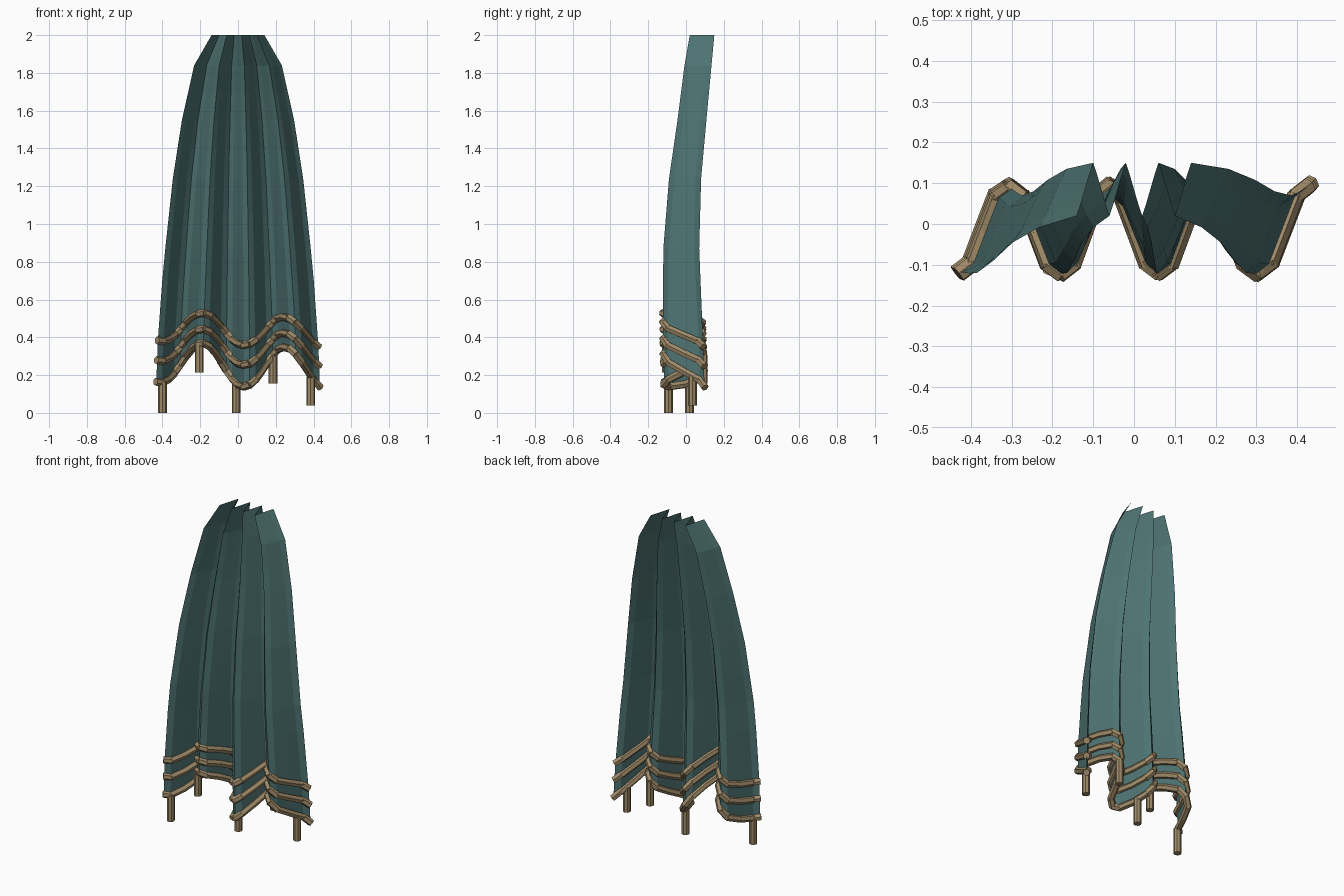
import bpy, bmesh, math
from mathutils import Vector

cube = bpy.data.objects.get("Cube")
if cube:
    bpy.data.objects.remove(cube)


def material(name, rgb):
    m = bpy.data.materials.new(name)
    m.use_nodes = True
    m.diffuse_color = (*rgb, 1)
    m.node_tree.nodes["Principled BSDF"].inputs["Base Color"].default_value = (*rgb, 1)
    return m


TEAL = material("teal cloth", (0.076, 0.172, 0.170))
TAN = material("tan trim", (0.35, 0.255, 0.138))

# Outline of the hanging: height, half width, front y, back y
PROFILE = [
    (0.10, 0.435, -0.115, 0.100),
    (0.50, 0.420, -0.122, 0.085),
    (0.87, 0.385, -0.120, 0.070),
    (1.24, 0.345, -0.090, 0.080),
    (1.55, 0.297, -0.045, 0.108),
    (1.84, 0.232, -0.008, 0.135),
    (2.00, 0.140, 0.020, 0.150),
]
HALF_PLEATS = 7
STEPS = 4
COLUMNS = HALF_PLEATS * STEPS
# Wavy rows: mean height and wave height, from the hem upward
WAVES = [(0.25, 0.11), (0.345, 0.09), (0.44, 0.08)]


def outline(z):
    z = min(max(z, PROFILE[0][0]), PROFILE[-1][0])
    for a, b in zip(PROFILE, PROFILE[1:]):
        if z <= b[0]:
            t = (z - a[0]) / (b[0] - a[0])
            return [p + (q - p) * t for p, q in zip(a[1:], b[1:])]


def cloth_point(u, z):
    """Point on the pleated sheet; u runs from -1 to 1 across it."""
    w, front, back = outline(z)
    phase = (u + 1) / 2 * HALF_PLEATS
    fold = 1 - 2 * abs(phase % 2 - 1)          # -1 back, 1 front before flip
    blunt = 0.78 - 0.25 * max(0, z - 0.5) / 1.5  # folds sharpen upward
    a = abs(fold)
    a = a / 0.5 * blunt if a < 0.5 else blunt + (a - 0.5) / 0.5 * (1 - blunt)
    s = math.copysign(a, fold)
    return Vector((w * u, (front + back) / 2 + s * (back - front) / 2, z))


def wave_height(u, row):
    mean, amp = WAVES[row]
    x = 0.43 * u
    return mean + amp * math.cos(math.tau * (x + 0.19) / 0.44) - 0.02 * u


def finish(bm, name, mat):
    me = bpy.data.meshes.new(name)
    bm.to_mesh(me)
    bm.free()
    me.materials.append(mat)
    ob = bpy.data.objects.new(name, me)
    bpy.context.collection.objects.link(ob)
    return ob


def rod(bm, a, b, radius, sides=6):
    """Closed prism from a to b."""
    d = b - a
    turn = Vector((0, 0, 1)).rotation_difference(d.normalized()).to_matrix().to_4x4()
    turn.translation = (a + b) / 2
    bmesh.ops.create_cone(bm, cap_ends=True, segments=sides, radius1=radius,
                          radius2=radius, depth=d.length, matrix=turn)


US = [2 * i / COLUMNS - 1 for i in range(COLUMNS + 1)]

# Pleated sheet: wavy rows at the hem, level rows above
bm = bmesh.new()
rows = [[cloth_point(u, wave_height(u, r)) for u in US] for r in range(len(WAVES))]
for z in (0.7, 0.87, 1.05, 1.24, 1.4, 1.55, 1.7, 1.84, 2.0):
    rows.append([cloth_point(u, z) for u in US])
grid = [[bm.verts.new(p) for p in row] for row in rows]
for lo, hi in zip(grid, grid[1:]):
    for i in range(COLUMNS):
        bm.faces.new((lo[i], lo[i + 1], hi[i + 1], hi[i]))
finish(bm, "pleated_cloth", TEAL)

# Three rows of trim made of short rods
for r, name in enumerate(("hem_trim", "middle_trim", "upper_trim")):
    bm = bmesh.new()
    for a, b in zip(rows[r], rows[r][1:]):
        over = (b - a).normalized() * 0.006
        rod(bm, a - over, b + over, 0.021)
    finish(bm, name, TAN)

# Pendants below the hem: x and bottom height
for i, (x, bottom) in enumerate([(-0.40, 0.0), (-0.205, 0.215), (-0.01, 0.0),
                                 (0.185, 0.155), (0.385, 0.04)]):
    u = x / 0.43
    top = cloth_point(u, wave_height(u, 0))
    top.x = x
    bm = bmesh.new()
    rod(bm, Vector((x, top.y, bottom)), Vector((x, top.y, max(top.z, bottom + 0.14))), 0.023, 8)
    finish(bm, f"pendant_{i + 1}", TAN)
